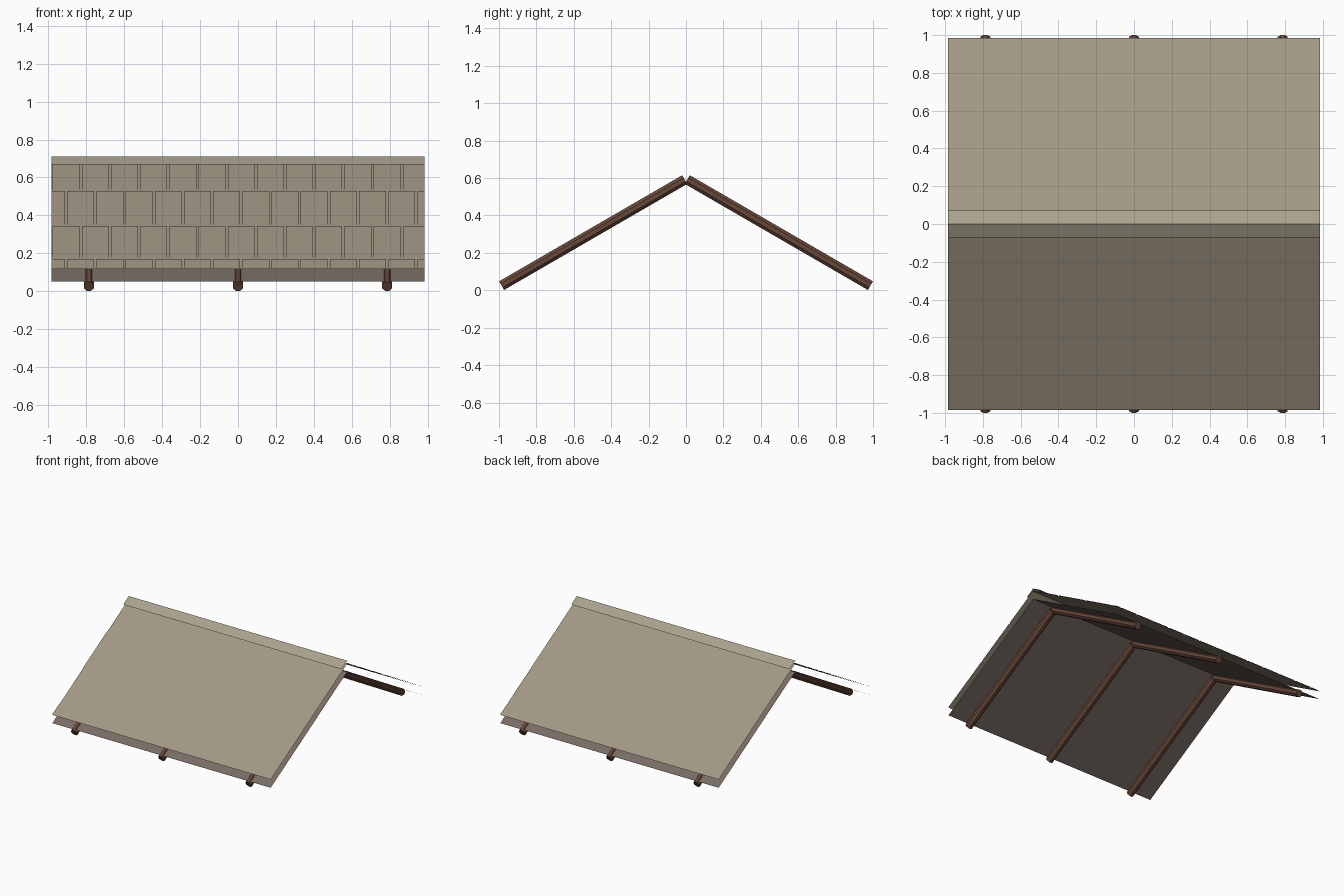
import bpy, bmesh, math
from mathutils import Vector, Matrix

if "Cube" in bpy.data.objects:
    bpy.data.objects.remove(bpy.data.objects["Cube"])

W, EAVE = 0.985, 0.985            # half width, eave distance from the ridge
SLOPE = math.tan(math.radians(30))


def material(name, rgb):
    m = bpy.data.materials.new(name)
    m.diffuse_color = (*rgb, 1)
    m.use_nodes = True
    m.node_tree.nodes["Principled BSDF"].inputs["Base Color"].default_value = m.diffuse_color
    return m


TAN = material("shingle_tan", (0.36, 0.31, 0.23))
CAP = material("cap_tan", (0.40, 0.36, 0.27))
BOARD = material("board_brown", (0.19, 0.15, 0.13))
WOOD = material("beam_brown", (0.14, 0.065, 0.042))


def finish(bm, name, mat):
    me = bpy.data.meshes.new(name)
    bm.to_mesh(me)
    bm.free()
    ob = bpy.data.objects.new(name, me)
    me.materials.append(mat)
    bpy.context.collection.objects.link(ob)
    return ob


def slope_quad(bm, side, apex, x0, x1, d0, d1):
    """Quad on a roof slope, d = horizontal distance from the ridge."""
    pts = [(x0, d1), (x1, d1), (x1, d0), (x0, d0)]
    if side > 0:
        pts.reverse()
    bm.faces.new([bm.verts.new((x, side * d, apex - d * SLOPE)) for x, d in pts])


def sheet(name, mat, apex, reach):
    bm = bmesh.new()
    for side in (-1, 1):
        slope_quad(bm, side, apex, -W, W, 0, reach)
    bmesh.ops.remove_doubles(bm, verts=bm.verts, dist=1e-4)
    return finish(bm, name, mat)


# Open-sided roof sheets: inner boards, shingle backing, ridge cap
sheet("inner_boards", BOARD, 0.619, EAVE)
sheet("shingle_backing", TAN, 0.686, EAVE)
sheet("ridge_cap", CAP, 0.71, 0.072)

# Staggered flat shingles with narrow gaps
GAP, PITCH = 0.006, 0.154
rows = [0.0, 0.275, 0.595, 0.895, EAVE + GAP]
bm = bmesh.new()
for side in (-1, 1):
    for r in range(4):
        x = -0.83 - PITCH - (PITCH / 2 if r % 2 else 0)
        while x < W:
            a, b = max(x + GAP, -W), min(x + PITCH - GAP, W)
            if b - a > 0.005:
                slope_quad(bm, side, 0.691, a, b, rows[r] + GAP * (r > 0), rows[r + 1] - GAP)
            x += PITCH
finish(bm, "shingles", TAN)

# Three pairs of octagonal rafters
R = 0.029
for i, x in enumerate((-0.787, 0, 0.787)):
    for side, label in ((-1, "front"), (1, "back")):
        low = Vector((x, side * 0.986, 0.025))
        high = Vector((x, side * 0.007, 0.592))
        axis = high - low
        bm = bmesh.new()
        bmesh.ops.create_cone(bm, cap_ends=True, segments=8, radius1=R, radius2=R,
                              depth=axis.length,
                              matrix=Matrix.Rotation(math.pi / 8, 4, 'Z'))
        angle = math.atan2(-axis.y, axis.z)
        bm.transform(Matrix.Translation((low + high) / 2) @ Matrix.Rotation(angle, 4, 'X'))
        finish(bm, f"{label}_rafter_{i + 1}", WOOD)
